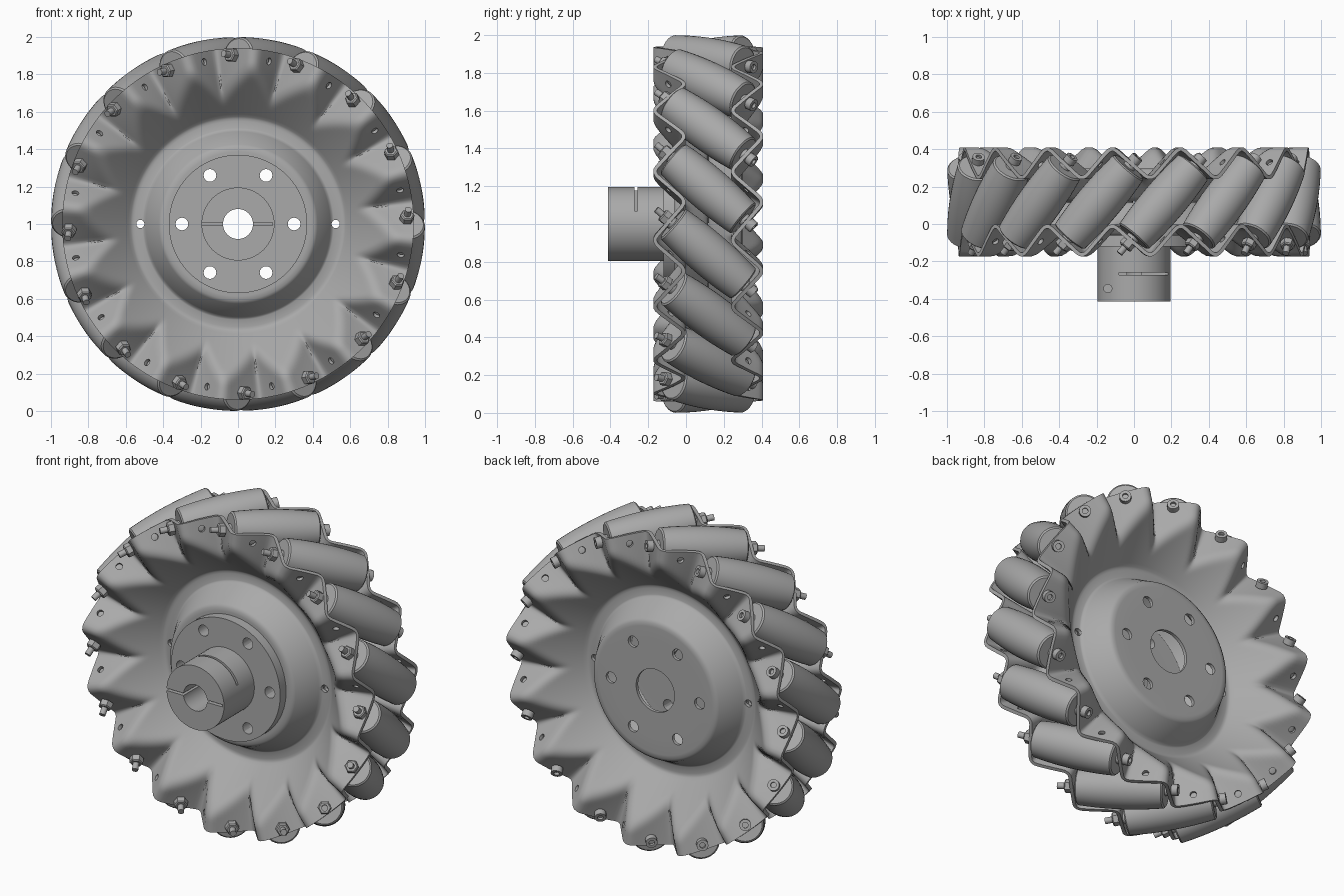
import bpy, bmesh, math
from math import sin, cos, pi, radians
from mathutils import Vector, Matrix

old = bpy.data.objects.get("Cube")
if old:
    bpy.data.objects.remove(old, do_unlink=True)

grey = bpy.data.materials.new("plain_grey")
grey.use_nodes = True
COL = (0.4, 0.4, 0.4, 1)
grey.diffuse_color = COL
grey.node_tree.nodes["Principled BSDF"].inputs["Base Color"].default_value = COL

N = 16                      # rollers
PERIOD = 2 * pi / N
TILT = radians(41)          # roller axis against wheel axis
FIRST = radians(12.2)       # angle of the first roller
MID_Y = 0.118               # middle plane of the wheel
RIM_H = 0.206               # mean distance of a rim from the middle plane
AXLE = Vector((0, 1, 0))


def frame(origin, axis):
    """Matrix whose local z follows the axis."""
    return Matrix.Translation(origin) @ axis.to_track_quat('Z', 'Y').to_matrix().to_4x4()


def polar(angle, r, y):
    return Vector((r * cos(angle), y, 1 + r * sin(angle)))


def tangent(angle):
    return Vector((-sin(angle), 0, cos(angle)))


def make_object(name, bm, matrix=None):
    bmesh.ops.recalc_face_normals(bm, faces=bm.faces)
    mesh = bpy.data.meshes.new(name)
    bm.to_mesh(mesh)
    bm.free()
    mesh.materials.append(grey)
    return place(name, mesh, matrix)


def place(name, mesh, matrix=None):
    ob = bpy.data.objects.new(name, mesh)
    bpy.context.collection.objects.link(ob)
    if matrix:
        ob.matrix_world = matrix
    return ob


def activate(ob):
    bpy.ops.object.select_all(action='DESELECT')
    ob.select_set(True)
    bpy.context.view_layer.objects.active = ob


def smooth(ob, angle=32):
    activate(ob)
    bpy.ops.object.shade_smooth_by_angle(angle=radians(angle))


def lathe(name, profile, matrix, steps=32, closed=False):
    """Turn an (r, z) profile about local z."""
    bm = bmesh.new()
    vs = [bm.verts.new((r, 0, z)) for r, z in profile]
    pairs = list(zip(vs, vs[1:])) + ([(vs[-1], vs[0])] if closed else [])
    edges = [bm.edges.new(p) for p in pairs]
    bmesh.ops.spin(bm, geom=vs + edges, cent=(0, 0, 0), axis=(0, 0, 1),
                   angle=2 * pi, steps=steps, use_merge=False)
    bmesh.ops.remove_doubles(bm, verts=bm.verts, dist=1e-5)
    ob = make_object(name, bm, matrix)
    smooth(ob)
    return ob


def rod(bm, origin, axis, r, length):
    bmesh.ops.create_cone(bm, cap_ends=True, segments=16, radius1=r, radius2=r,
                          depth=length, matrix=frame(origin, axis))


def box(bm, lo, hi):
    lo, hi = Vector(lo), Vector(hi)
    size = Matrix.Diagonal((*(hi - lo), 1))
    bmesh.ops.create_cube(bm, size=1, matrix=Matrix.Translation((lo + hi) / 2) @ size)


def cut(ob, bm):
    """Subtract the cutter and bake every modifier."""
    cutter = make_object("cutter", bm)
    cutter.hide_render = True
    mod = ob.modifiers.new("cut", 'BOOLEAN')
    mod.operation, mod.solver, mod.object = 'DIFFERENCE', 'EXACT', cutter
    activate(ob)
    for m in list(ob.modifiers):
        bpy.ops.object.modifier_apply(modifier=m.name)
    bpy.data.objects.remove(cutter, do_unlink=True)
    smooth(ob)


# Zigzag rim: one facet faces the roller ends, the other runs along the rollers
FACET = cos(TILT) ** 2      # share of the period taken by the end facet
HEIGHT = 0.93 * PERIOD * FACET * math.tan(TILT)
RIM_ANGLE = FIRST + PERIOD / 2


def sharp_zigzag(angle):
    u = ((angle - RIM_ANGLE) / PERIOD + FACET / 2) % 1
    return u / FACET - 0.5 if u < FACET else 0.5 - (u - FACET) / (1 - FACET)


def zigzag(angle):
    """Zigzag with rounded corners."""
    n = 4
    return HEIGHT * sum(sharp_zigzag(angle + k * PERIOD * 0.018)
                        for k in range(-n, n + 1)) / (2 * n + 1)


def soft_min(a, b, k=0.045):
    t = max(k - abs(a - b), 0) / k
    return min(a, b) - t * t * k / 4


# Radius and distance from the middle plane across the raised middle of a plate
MIDDLE = [(0.13, 0.17), (0.3, 0.17), (0.385, 0.17), (0.405, 0.169), (0.418, 0.16),
          (0.485, 0.035), (0.497, 0.018), (0.51, 0.012), (0.55, 0.012)]
BOWL = [0.565 + 0.015 * k for k in range(26)]


def plate(name, side):
    """Pressed plate: conical bowl that runs into the zigzag rim."""
    bm = bmesh.new()
    steps = N * 24
    angles = [2 * pi * i / steps for i in range(steps)]
    waves = [RIM_H + side * zigzag(a) for a in angles]
    rings = [[bm.verts.new(polar(a, r, MID_Y + side * h)) for a in angles]
             for r, h in MIDDLE]
    for r in BOWL:
        cone = 0.012 + 1.05 * max(r - 0.572, 0)
        rings.append([bm.verts.new(polar(a, r, MID_Y + side * soft_min(cone, w)))
                      for a, w in zip(angles, waves)])
    for a, b in zip(rings, rings[1:]):
        for i in range(steps):
            j = (i + 1) % steps
            bm.faces.new((a[i], a[j], b[j], b[i]))
    ob = make_object(name, bm)
    solid = ob.modifiers.new("thickness", 'SOLIDIFY')
    solid.thickness, solid.offset = 0.02, 0

    # Flange holes, joining holes and spare rim holes
    holes = bmesh.new()
    for i in range(6):
        rod(holes, polar(i * pi / 3, 0.3, MID_Y + side * 0.17), AXLE, 0.034, 0.1)
    for a in (0, pi):
        rod(holes, polar(a, 0.522, MID_Y + side * 0.03), AXLE, 0.022, 0.1)
    for i in range(N):
        a = RIM_ANGLE + (i + 0.5) * PERIOD
        normal = AXLE * sin(TILT) + tangent(a) * cos(TILT)
        rod(holes, polar(a, 0.885, MID_Y + side * RIM_H), normal, 0.019, 0.08)
    cut(ob, holes)


plate("front_plate", -1)
plate("back_plate", 1)

# Hub with flange, clamp slots and holes
hub = lathe("hub", [(0.08, -0.414), (0.195, -0.414), (0.195, -0.12), (0.37, -0.12),
                    (0.37, -0.06), (0.08, -0.06)],
            frame(Vector((0, 0, 1)), AXLE), 64, closed=True)
cuts = bmesh.new()
for i in range(6):
    rod(cuts, polar(i * pi / 3, 0.3, -0.09), AXLE, 0.034, 0.2)
cut(hub, cuts)
cuts = bmesh.new()
box(cuts, (-0.25, -0.45, 0.993), (0.185, -0.265, 1.007))
cut(hub, cuts)
cuts = bmesh.new()
box(cuts, (-0.08, -0.273, 1.07), (0.25, -0.258, 1.25))
rod(cuts, Vector((-0.14, -0.345, 1.15)), Vector((0, 0, 1)), 0.022, 0.24)
cut(hub, cuts)

# Barrel roller whose outline rolls on the unit circle
PIVOT, HALF = 0.882, 0.248


def barrel(s):
    return 1 - math.hypot(PIVOT, s * sin(TILT))


body = [(barrel(s), s) for s in (HALF * 0.97 * k / 6 for k in range(-6, 7))]
end = barrel(HALF) - 0.008
roller_profile = [(0, -HALF), (end, -HALF), *body, (end, HALF), (0, HALF)]

# Bolt with socket head at the back, nut at the front
bolt_profile = [(0, -0.365), (0.018, -0.365), (0.018, 0.284), (0.033, 0.284),
                (0.033, 0.32), (0.016, 0.32), (0.016, 0.304), (0, 0.304)]
nut_profile = [(0, -0.322), (0.032, -0.322), (0.039, -0.316), (0.039, -0.284), (0, -0.284)]
spacer_profile = [(0, -0.264), (0.035, -0.264), (0.035, 0.264), (0, 0.264)]

parts = [("roller", roller_profile, 32), ("bolt", bolt_profile, 16),
         ("nut", nut_profile, 6), ("spacer", spacer_profile, 16)]
for label, profile, steps in parts:
    mesh = None
    for i in range(N):
        a = FIRST + i * PERIOD
        axis = AXLE * cos(TILT) - tangent(a) * sin(TILT)
        where = frame(polar(a, PIVOT, MID_Y), axis)
        name = f"{label}_{i + 1}"
        if mesh is None:
            mesh = lathe(name, profile, where, steps).data
        else:
            place(name, mesh, where)
